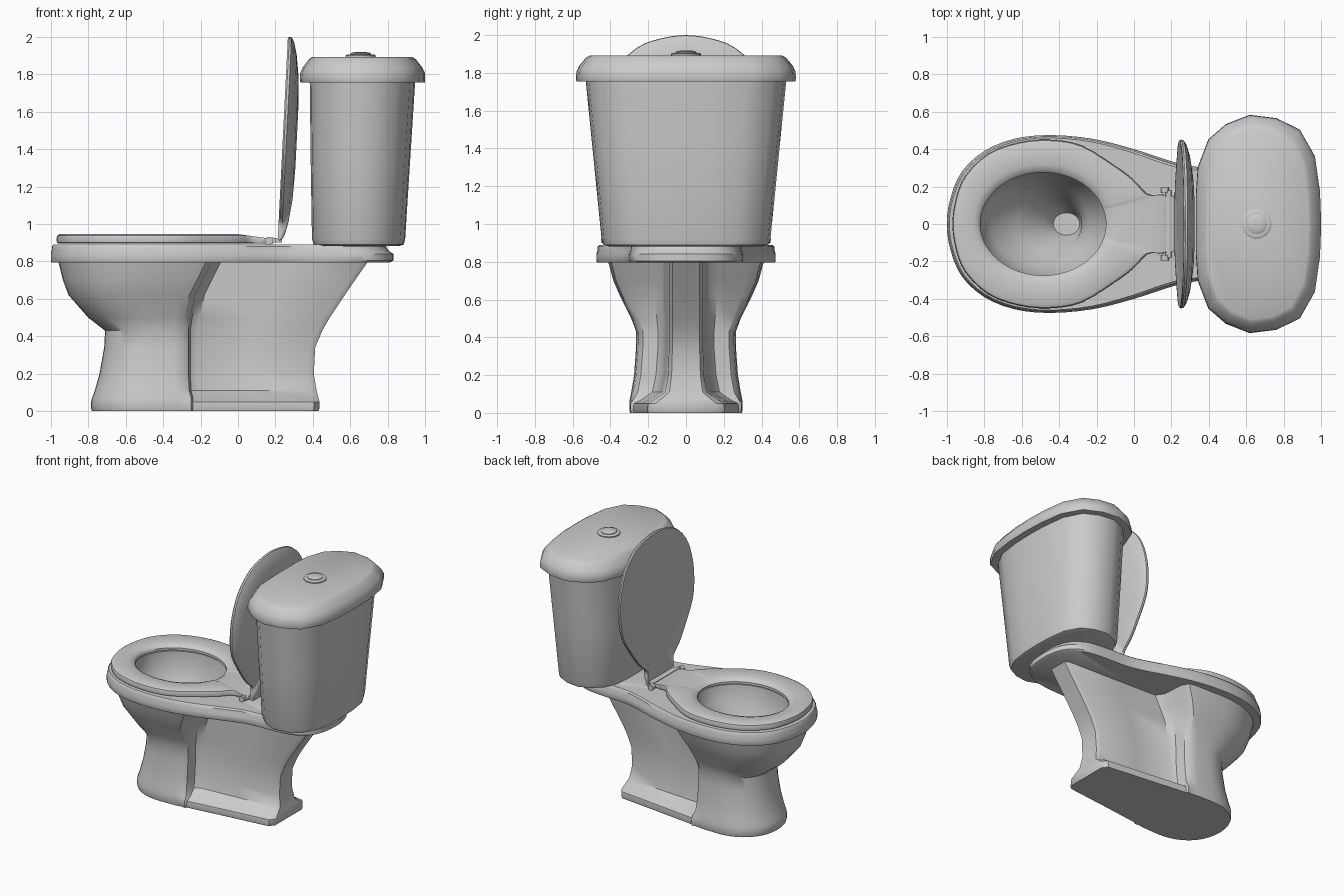
import bpy, bmesh, math

cube = bpy.data.objects.get("Cube")
if cube:
    bpy.data.objects.remove(cube, do_unlink=True)


def loft(name, rings, cap_start=True, cap_end=True, angle=38):
    """Skin a list of equal-length closed rings."""
    bm = bmesh.new()
    rows = [[bm.verts.new(p) for p in ring] for ring in rings]
    n = len(rows[0])
    for a, b in zip(rows, rows[1:]):
        for i in range(n):
            j = (i + 1) % n
            bm.faces.new((a[i], a[j], b[j], b[i]))
    if cap_start:
        bm.faces.new(rows[0][::-1])
    if cap_end:
        bm.faces.new(rows[-1])
    bmesh.ops.recalc_face_normals(bm, faces=bm.faces)
    mesh = bpy.data.meshes.new(name)
    bm.to_mesh(mesh)
    bm.free()
    obj = bpy.data.objects.new(name, mesh)
    bpy.context.collection.objects.link(obj)
    finish(obj, angle)
    return obj


def finish(obj, angle=38):
    bpy.ops.object.select_all(action='DESELECT')
    obj.select_set(True)
    bpy.context.view_layer.objects.active = obj
    bpy.ops.object.shade_smooth_by_angle(angle=math.radians(angle))


def mirrored(half):
    """Close a half outline whose two ends lie on y = 0."""
    return half + [(x, -y) for x, y in half[-2:0:-1]]


def smoothed(pts, steps=3):
    """Closed Catmull-Rom curve through the points."""
    out, n = [], len(pts)
    for i in range(n):
        a, b, c, d = (pts[(i + k) % n] for k in (-1, 0, 1, 2))
        for s in range(steps):
            t = s / steps
            out.append(tuple(
                0.5 * (2 * q + (r - p) * t + (2 * p - 5 * q + 4 * r - w) * t * t
                       + (3 * q - p - 3 * r + w) * t ** 3)
                for p, q, r, w in zip(a, b, c, d)))
    return out


def ellipse_like(outline, cx, rx, ry):
    """Ellipse sampled at the same angles as an outline."""
    out = []
    for x, y in outline:
        a = math.atan2(y / ry, (x - cx) / rx)
        out.append((cx + rx * math.cos(a), ry * math.sin(a)))
    return out


def mix(a, b, t):
    return [(p[0] + (q[0] - p[0]) * t, p[1] + (q[1] - p[1]) * t) for p, q in zip(a, b)]


def at(outline, z):
    return [(x, y, z) for x, y in outline]


# Pedestal: round bowl in front, recessed narrow panels behind, flared foot
def pedestal_ring(z, xf, wf, xs, wr, xb, wb):
    xc = xf + 0.6 * (xs - xf)
    half = []
    for i in range(11):
        a = math.pi / 2 * i / 10
        half.append((xc - (xc - xf) * math.cos(a) ** 0.92, wf * math.sin(a) ** 0.92))
    step = wr - wf
    half += [(xs - 0.08, wf * 0.985), (xs - 0.03, wf * 0.96),
             (xs, wf + step * 0.25), (xs + 0.01, wf + step * 0.8), (xs + 0.05, wr),
             ((xs + xb) / 2, (wr + wb) / 2), (xb - 0.03, wb), (xb, wb * 0.8), (xb, 0)]
    return at(mirrored(half), z)


levels = [
    (0.0, -0.78, 0.295, -0.25, 0.27, 0.43, 0.2),
    (0.015, -0.785, 0.3, -0.25, 0.275, 0.435, 0.205),
    (0.05, -0.785, 0.3, -0.25, 0.27, 0.435, 0.2),
    (0.07, -0.78, 0.298, -0.25, 0.22, 0.43, 0.17),
    (0.11, -0.765, 0.29, -0.26, 0.15, 0.42, 0.11),
    (0.2, -0.74, 0.275, -0.265, 0.13, 0.405, 0.095),
    (0.34, -0.715, 0.265, -0.265, 0.12, 0.412, 0.09),
    (0.43, -0.71, 0.264, -0.265, 0.12, 0.45, 0.09),
    (0.5, -0.8, 0.29, -0.255, 0.12, 0.49, 0.09),
    (0.62, -0.905, 0.35, -0.23, 0.12, 0.57, 0.09),
    (0.7, -0.935, 0.385, -0.19, 0.12, 0.625, 0.09),
    (0.8, -0.96, 0.412, -0.14, 0.12, 0.695, 0.09),
]
loft("pedestal", [pedestal_ring(*lv) for lv in levels], cap_end=False)

# Bowl rim, deck and hollow basin in one skin
rim = smoothed(mirrored([
    (-1.0, 0), (-0.98, 0.14), (-0.92, 0.28), (-0.8, 0.39), (-0.64, 0.455), (-0.45, 0.475),
    (-0.22, 0.455), (0, 0.4), (0.2, 0.335), (0.34, 0.305), (0.55, 0.295), (0.7, 0.265),
    (0.8, 0.17), (0.83, 0)]))


def hole(cx, rx, ry):
    return ellipse_like(rim, cx, rx, ry)


mouth = hole(-0.48, 0.345, 0.285)
rim_rings = [at(mouth, 0.795)]
rim_rings += [at(mix(rim, mouth, t), z) for t, z in
              ((0.02, 0.795), (0, 0.805), (0, 0.84), (0.03, 0.86), (0.04, 0.88), (0.08, 0.89))]
rim_rings.append(at(mouth, 0.89))
for z, cx, rx, ry in ((0.77, -0.49, 0.335, 0.28), (0.65, -0.5, 0.26, 0.23),
                      (0.52, -0.45, 0.17, 0.15), (0.43, -0.38, 0.1, 0.09),
                      (0.36, -0.36, 0.07, 0.06)):
    rim_rings.append(at(hole(cx, rx, ry), z))
loft("bowl_rim", rim_rings, cap_start=False)

# Seat ring with a rear tab
seat_half = [(-0.97, 0), (-0.95, 0.14), (-0.9, 0.26), (-0.78, 0.375), (-0.62, 0.435),
             (-0.45, 0.45), (-0.28, 0.42), (-0.1, 0.31), (0, 0.235), (0.06, 0.17),
             (0.1, 0.155), (0.165, 0.155), (0.17, 0.1), (0.17, 0)]
seat = smoothed(mirrored(seat_half))
opening = ellipse_like(seat, -0.485, 0.335, 0.275)
seat_rings = []
for t, z in ((1, 0.9), (0.08, 0.895), (0.02, 0.9), (0, 0.92), (0.03, 0.938), (0.12, 0.946),
             (0.75, 0.942), (0.93, 0.932), (1, 0.918), (1, 0.9)):
    seat_rings.append([(x, y, min(z, 0.946 - 0.14 * max(0, x)))
                       for x, y in mix(seat, opening, t)])
loft("seat", seat_rings, cap_start=False, cap_end=False)

# Raised lid: the seat outline stood upright, leaning back and domed behind
lid_rings = []
for s, off in ((0.5, 0.01), (0.85, 0.008), (0.95, 0), (0.99, 0), (1, 0.008), (0.995, 0.02),
               (0.94, 0.036), (0.82, 0.052), (0.6, 0.068), (0.3, 0.075)):
    ring = []
    for x, y in seat:
        u = 0.55 + ((0.17 - x) * 0.956 - 0.55) * s
        ring.append((0.212 + 0.05 * u + off, y * s, 0.91 + u))
    lid_rings.append(ring)
loft("seat_lid", lid_rings)


def cylinder(name, radius, depth, loc, rot=(0, 0, 0)):
    bpy.ops.mesh.primitive_cylinder_add(vertices=16, radius=radius, depth=depth,
                                        location=loc, rotation=rot)
    obj = bpy.context.object
    obj.name = name
    finish(obj)


# Hinge: bar plus a knob at each end, and a bracket under the lid
cylinder("hinge_bar", 0.016, 0.36, (0.185, 0, 0.912), (math.pi / 2, 0, 0))
for side, name in ((1, "back_hinge_knob"), (-1, "front_hinge_knob")):
    cylinder(name, 0.022, 0.03, (0.165, side * 0.18, 0.91), (math.pi / 2, 0, 0))
bracket = [(0.17, 0), (0.17, 0.15), (0.235, 0.15), (0.235, 0)]
loft("lid_bracket", [at(mirrored(bracket), z) for z in (0.9, 0.925)])

# Tank and its cover share one plan, fitted to different extents
plan = mirrored([(0, 0), (0, 0.26), (0.015, 0.52), (0.1, 0.775), (0.24, 0.915), (0.43, 1),
                 (0.64, 0.97), (0.83, 0.865), (0.95, 0.62), (0.99, 0.3), (1, 0)])


def fit(x0, x1, w, z):
    return [(x0 + (x1 - x0) * x, y * w, z) for x, y in plan]


loft("tank", [fit(0.43, 0.86, 0.41, 0.882), fit(0.405, 0.885, 0.437, 0.89),
              fit(0.395, 0.893, 0.447, 0.92), fit(0.388, 0.92, 0.49, 1.35),
              fit(0.383, 0.947, 0.532, 1.77)])
loft("tank_cover", [fit(0.37, 0.96, 0.54, 1.755), fit(0.335, 0.997, 0.58, 1.755),
                    fit(0.33, 1.0, 0.583, 1.765), fit(0.332, 1.0, 0.58, 1.805),
                    fit(0.345, 0.985, 0.567, 1.835), fit(0.378, 0.95, 0.53, 1.88),
                    fit(0.395, 0.93, 0.51, 1.892)])

# Flush button: flat collar with a domed push cap
def disc(r, z):
    return [(0.655 + r * math.cos(math.tau * i / 20), r * math.sin(math.tau * i / 20), z)
            for i in range(20)]


loft("button_collar", [disc(r, z) for r, z in
                       ((0.08, 1.885), (0.08, 1.9), (0.073, 1.905), (0.058, 1.905))])
loft("flush_button", [disc(r, z) for r, z in
                      ((0.055, 1.9), (0.055, 1.91), (0.045, 1.916), (0.02, 1.919))])
